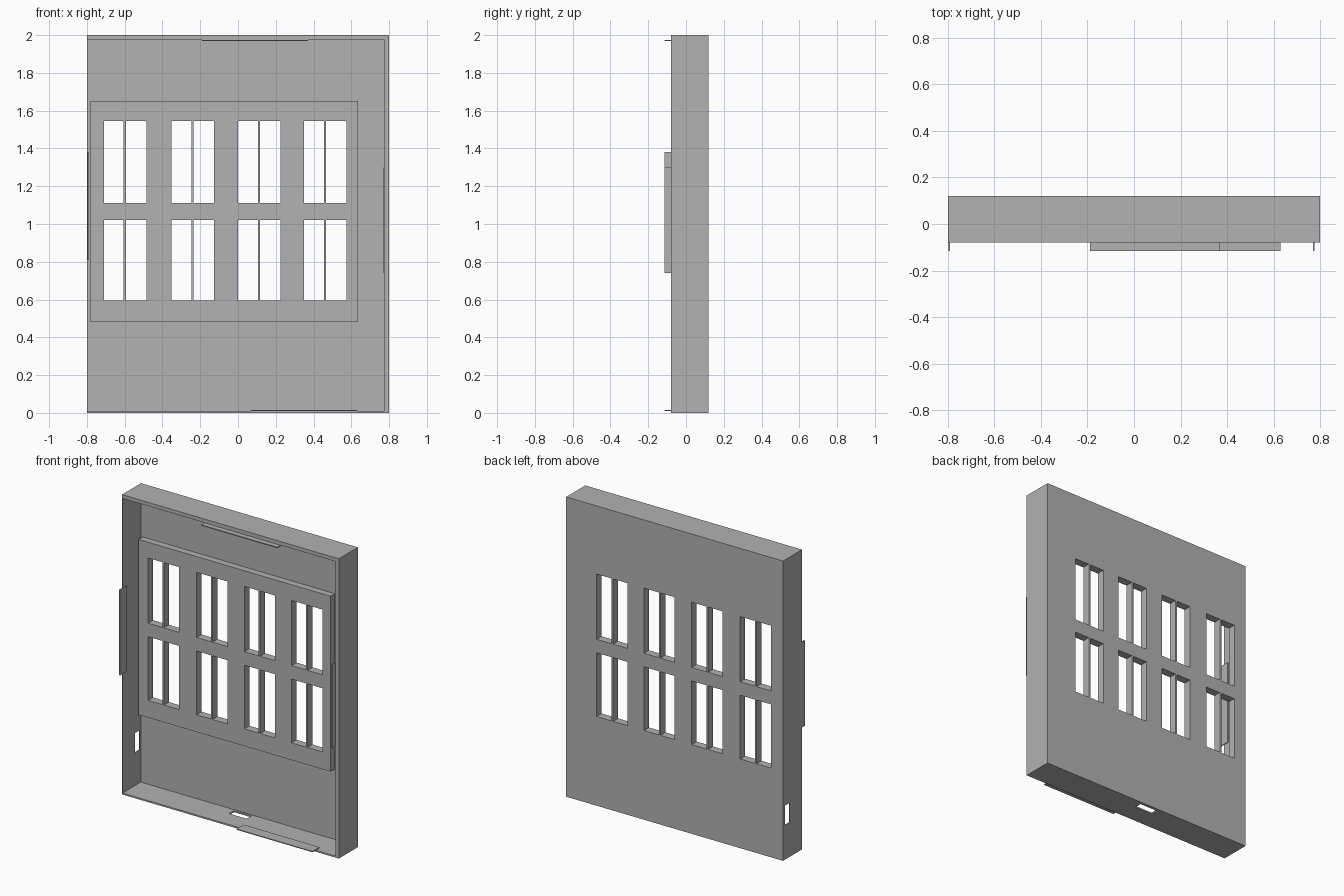
import bpy
import bmesh
from mathutils import Vector

default = bpy.data.objects.get("Cube")
if default:
    bpy.data.objects.remove(default, do_unlink=True)

grey = bpy.data.materials.new("plain grey")
grey.use_nodes = True
COLOUR = (0.445, 0.445, 0.445, 1)
grey.diffuse_color = COLOUR
grey.node_tree.nodes["Principled BSDF"].inputs["Base Color"].default_value = COLOUR


def make_boxes(name, boxes):
    """One object made of boxes, each given as (x0, x1, y0, y1, z0, z1)."""
    bm = bmesh.new()
    for x0, x1, y0, y1, z0, z1 in boxes:
        lo, hi = Vector((x0, y0, z0)), Vector((x1, y1, z1))
        for v in bmesh.ops.create_cube(bm, size=1)["verts"]:
            v.co = (lo + hi) / 2 + v.co * (hi - lo)
    mesh = bpy.data.meshes.new(name)
    bm.to_mesh(mesh)
    bm.free()
    mesh.materials.append(grey)
    obj = bpy.data.objects.new(name, mesh)
    bpy.context.collection.objects.link(obj)
    return obj


def cut(obj, boxes):
    """Cut boxes out of an object and drop the cutter."""
    cutter = make_boxes("cutter", boxes)
    cutter.hide_render = True
    mod = obj.modifiers.new("cut", "BOOLEAN")
    mod.operation = "DIFFERENCE"
    mod.solver = "EXACT"
    mod.object = cutter
    bpy.context.view_layer.objects.active = obj
    bpy.ops.object.modifier_apply(modifier=mod.name)
    bpy.data.objects.remove(cutter, do_unlink=True)


FRONT, BACK, FLOOR, PLATE = -0.08, 0.12, 0.112, 0.067
LEFT_IN, RIGHT_IN, LOW_IN, HIGH_IN = -0.796, 0.775, 0.01, 1.975

# Window openings: four pairs of panes in two rows
windows = []
for x in (-0.71, -0.352, 0, 0.349):
    for z0, z1 in ((0.595, 1.02), (1.11, 1.545)):
        for x0, x1 in ((x, x + 0.105), (x + 0.117, x + 0.226)):
            windows.append((x0, x1, 0, 0.2, z0, z1))

# Open tray with uneven rim walls
tray = make_boxes("tray_shell", [(-0.8, 0.8, FRONT, BACK, 0, 2)])
cut(tray, [(LEFT_IN, RIGHT_IN, FRONT - 0.1, FLOOR, LOW_IN, HIGH_IN)])
cut(tray, windows)

# Latch slots in the side wall and the bottom wall
cut(tray, [(-0.85, -0.785, 0.05, 0.1, 0.23, 0.36),
           (-0.1, 0.03, 0.05, 0.1, -0.05, 0.02)])

# Raised plate around the windows
plate = make_boxes("window_plate", [(-0.78, 0.635, PLATE, FLOOR, 0.48, 1.65)])
cut(plate, windows)

# Thin tabs standing out of the rim
T0, T1, THICK = -0.115, -0.04, 0.006
make_boxes("side_tab_right", [(LEFT_IN, LEFT_IN + THICK, T0, T1, 0.81, 1.38)])
make_boxes("side_tab_left", [(RIGHT_IN - THICK, RIGHT_IN, T0, T1, 0.74, 1.30)])
make_boxes("top_tab", [(-0.19, 0.37, T0, T1, HIGH_IN - THICK, HIGH_IN)])
make_boxes("bottom_tab", [(0.07, 0.63, T0, T1, LOW_IN, LOW_IN + THICK)])
